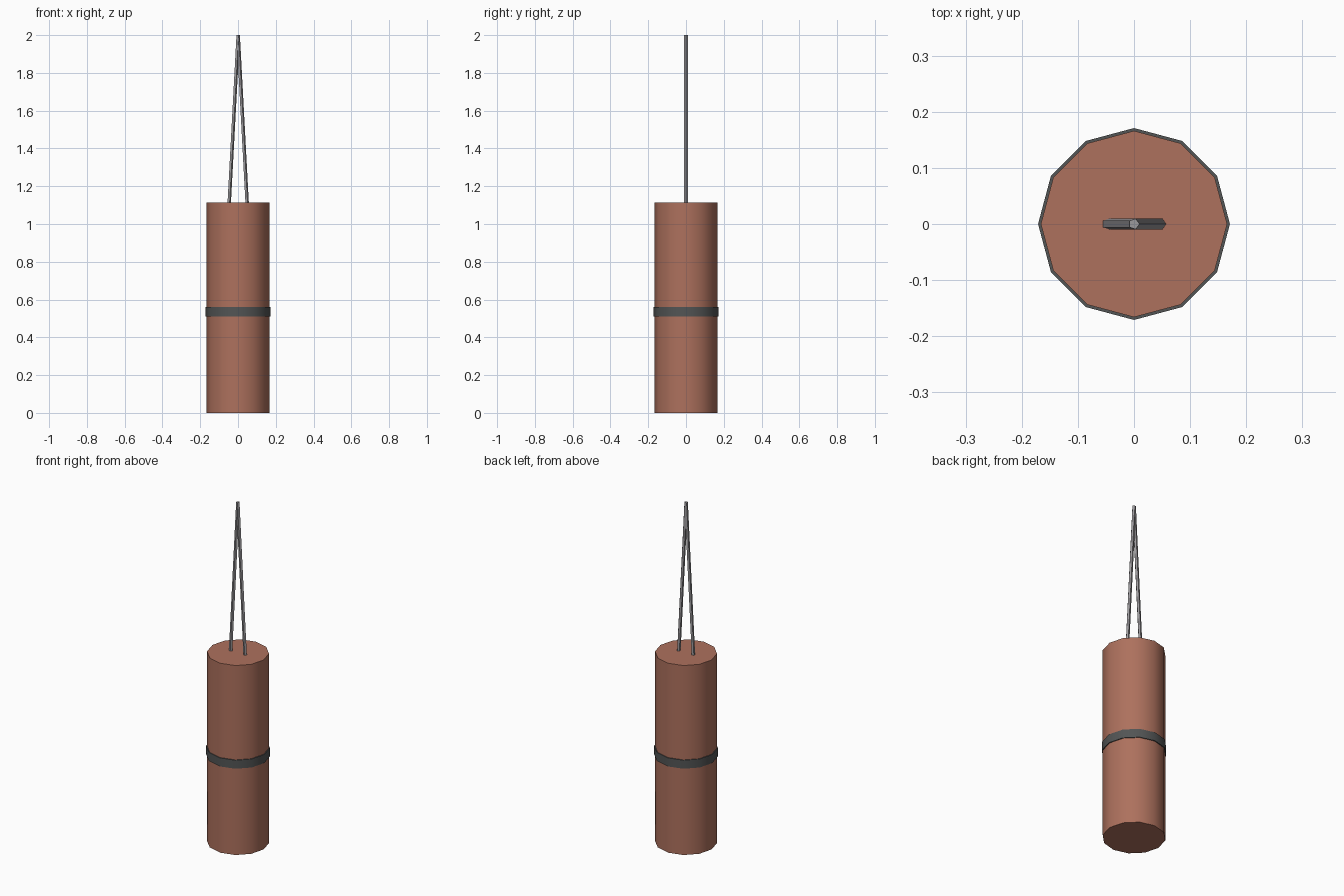
import bpy, bmesh, math
from mathutils import Vector

if "Cube" in bpy.data.objects:
    bpy.data.objects.remove(bpy.data.objects["Cube"])


def material(name, rgb):
    m = bpy.data.materials.new(name)
    m.diffuse_color = (*rgb, 1)
    m.use_nodes = True
    m.node_tree.nodes["Principled BSDF"].inputs["Base Color"].default_value = m.diffuse_color
    return m


RED = material("brick red", (0.42, 0.165, 0.110))
DARK = material("dark grey", (0.085, 0.090, 0.090))
STEEL = material("steel grey", (0.33, 0.32, 0.335))


def prism(name, start, end, radius, sides, mat, end_radius=None):
    """Straight prism whose horizontal rings sit at start and end."""
    bm = bmesh.new()
    rings = []
    for c, r in ((start, radius), (end, end_radius or radius)):
        rings.append([bm.verts.new(Vector(c) + Vector((
            r * math.cos(2 * math.pi * i / sides),
            r * math.sin(2 * math.pi * i / sides), 0))) for i in range(sides)])
    low, high = rings
    for i in range(sides):
        j = (i + 1) % sides
        bm.faces.new((low[i], low[j], high[j], high[i]))
    bm.faces.new(low[::-1])
    bm.faces.new(high)
    me = bpy.data.meshes.new(name)
    bm.to_mesh(me)
    bm.free()
    ob = bpy.data.objects.new(name, me)
    me.materials.append(mat)
    bpy.context.collection.objects.link(ob)
    bpy.ops.object.select_all(action='DESELECT')
    ob.select_set(True)
    bpy.context.view_layer.objects.active = ob
    bpy.ops.object.shade_smooth_by_angle(angle=math.radians(40))
    return ob


# Main cylinder and the band around its middle
prism("body", (0, 0, 0), (0, 0, 1.115), 0.166, 12, RED)
prism("band", (0, 0, 0.51), (0, 0, 0.56), 0.171, 12, DARK)

# Two thin wires meeting at the tip
for side, name in ((-1, "left_wire"), (1, "right_wire")):
    prism(name, (side * 0.0475, 0, 1.11), (0, 0, 2.0), 0.01, 5, STEEL)
